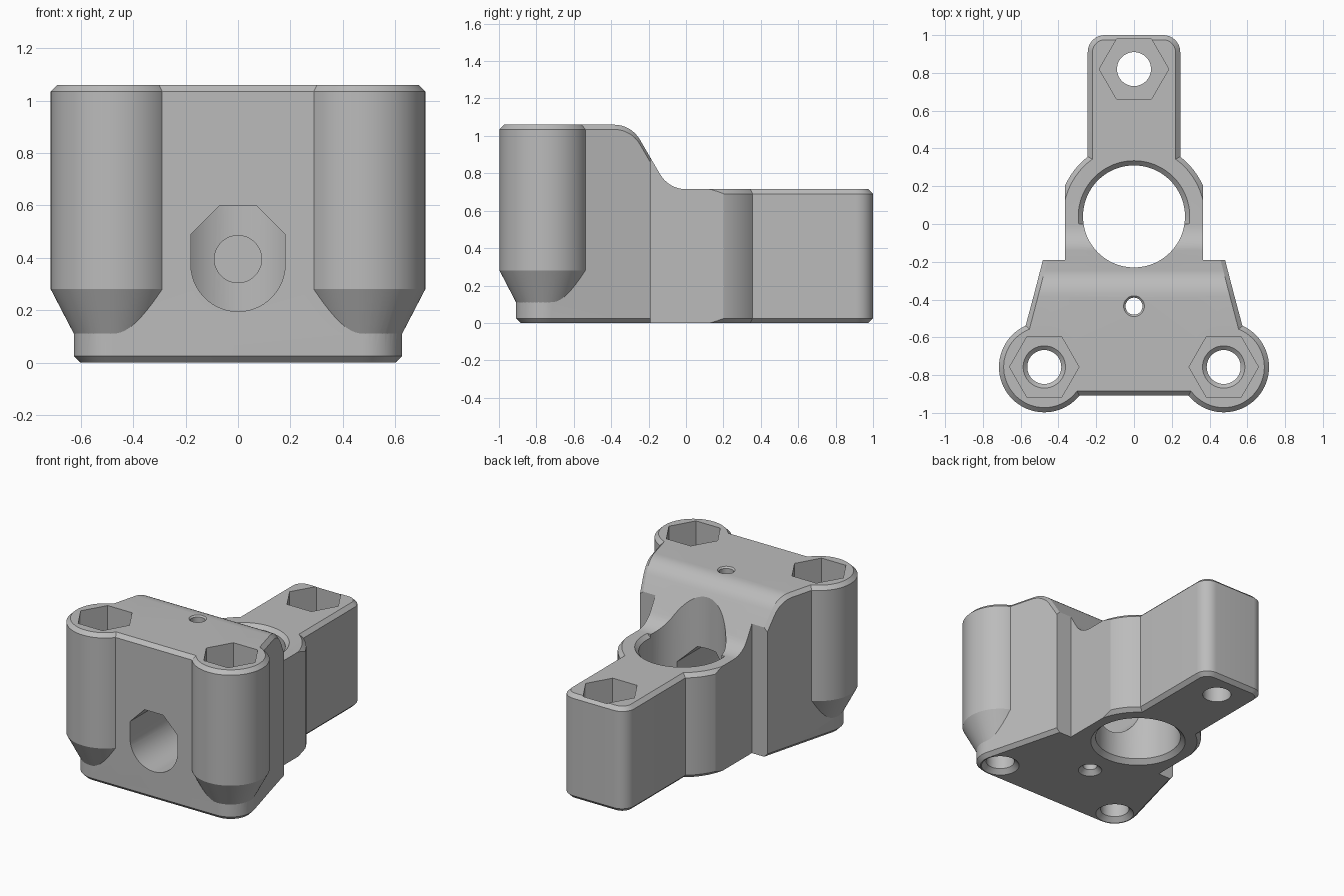
import bpy, bmesh
from math import sin, cos, pi, radians, sqrt

cube = bpy.data.objects.get("Cube")
if cube:
    bpy.data.objects.remove(cube, do_unlink=True)

grey = bpy.data.materials.new("plain grey")
grey.use_nodes = True
grey.diffuse_color = (0.5, 0.5, 0.5, 1)
grey.node_tree.nodes["Principled BSDF"].inputs["Base Color"].default_value = (0.5, 0.5, 0.5, 1)

CHAMFER = 0.025
TALL, LOW = 1.06, 0.715
BOLT_X, BOLT_Y = 0.475, -0.757
ARM_BOLT_Y = 0.82
BORE_Y = 0.04


def loft(name, rings):
    """Skin equal rings of points; the caps are strips between opposite points."""
    bm = bmesh.new()
    rows = [[bm.verts.new(p) for p in ring] for ring in rings]
    n = len(rows[0])
    for a, b in zip(rows, rows[1:]):
        for i in range(n):
            j = (i + 1) % n
            bm.faces.new((a[i], a[j], b[j], b[i]))
    for row in (rows[0], rows[-1]):
        for i in range(n // 2 - 1):
            bm.faces.new((row[i], row[i + 1], row[n - 2 - i], row[n - 1 - i]))
    bmesh.ops.recalc_face_normals(bm, faces=bm.faces)
    mesh = bpy.data.meshes.new(name)
    bm.to_mesh(mesh)
    bm.free()
    mesh.materials.append(grey)
    obj = bpy.data.objects.new(name, mesh)
    bpy.context.collection.objects.link(obj)
    return obj


def lathe(name, x, y, profile, sides=72):
    """Turn (radius, z) pairs about a vertical axis."""
    turn = [2 * pi * i / sides for i in range(sides)]
    return loft(name, [[(x + r * cos(t), y + r * sin(t), z) for t in turn] for r, z in profile])


def slab(name, half, top):
    """Chamfered slab from half an outline of (x, y, normal x, normal y)."""
    def ring(inset, height):
        pts = [(x - inset * nx, y - inset * ny) for x, y, nx, ny in half]
        pts += [(-x, y) for x, y in reversed(pts)]
        return [(x, y, height(y)) for x, y in pts]
    return loft(name, [ring(CHAMFER, lambda y: 0), ring(0, lambda y: CHAMFER),
                       ring(0, lambda y: top(y) - CHAMFER), ring(CHAMFER, top)])


def combine(target, tool, operation):
    mod = target.modifiers.new("join", "BOOLEAN")
    mod.operation, mod.solver, mod.object = operation, "EXACT", tool
    bpy.context.view_layer.objects.active = target
    bpy.ops.object.modifier_apply(modifier=mod.name)
    bpy.data.objects.remove(tool, do_unlink=True)


def arc(cx, cy, r, start, end, steps):
    angles = [radians(start + (end - start) * i / steps) for i in range(steps + 1)]
    return [(cx + r * cos(t), cy + r * sin(t), cos(t), sin(t)) for t in angles]


# Shoulder curve that drops from the tall block to the low ring
R = 0.16
curve = [p[:2] for p in arc(-0.385, TALL - R, R, 90, 30, 8)]
curve += [p[:2] for p in arc(0, LOW + R, R, 210, 270, 8)]


def shoulder(y):
    if y <= curve[0][0]:
        return TALL
    for (y0, z0), (y1, z1) in zip(curve, curve[1:]):
        if y <= y1:
            return z0 + (z1 - z0) * (y - y0) / (y1 - y0)
    return LOW


# Clamp ring with flattened sides
body = lathe("bracket_body", 0, BORE_Y, [(0.4 - CHAMFER, 0), (0.4, CHAMFER),
                                         (0.4, LOW - CHAMFER), (0.4 - CHAMFER, LOW)], 96)
flat = 0.365
clip = [(-flat, -1), (flat, -1), (flat, 1), (-flat, 1)]
combine(body, loft("clip", [[(x, y, z) for x, y in clip] for z in (-1, 2)]), "INTERSECT")

# Rear arm with rounded corners
corner = 0.09
arm = [(0.245, 0.15, 1, 0)] + arc(0.245 - corner, 1 - corner, corner, 0, 90, 10)
combine(body, slab("arm", arm, lambda y: LOW), "UNION")
combine(body, lathe("bore_chamfer", 0, BORE_Y, [(0.25, 0.67), (0.31, 0.73)], 96), "DIFFERENCE")

# Neck that carries the shoulder curve into the ring
neck_y = [-0.195] + [y for y, z in curve if y > -0.19]
neck = [(flat, y, 0, 0) for y in neck_y]
combine(body, slab("neck", neck, shoulder), "UNION")

# Tall front block with slanted sides
block = arc(BOLT_X, BOLT_Y, 0.152, -90, 14, 12)
for y in [y for y, z in curve if y < -0.19] + [-0.19]:
    block.append((0.482 - 0.26 * (y + 0.19), y, 0.967, 0))
combine(body, slab("block", block, shoulder), "UNION")

# Bolt towers tapering into the block
for side in (-1, 1):
    tower = lathe("tower", side * BOLT_X, BOLT_Y,
                  [(0.11, 0.03), (0.24, 0.28), (0.24, TALL - CHAMFER), (0.24 - CHAMFER, TALL)])
    combine(body, tower, "UNION")

# Main bore
combine(body, lathe("bore", 0, BORE_Y, [(0.31, -0.01), (0.27, 0.03), (0.27, 1.2)], 96), "DIFFERENCE")

# Bolt holes with hexagonal nut pockets
FLOOR = 0.3
for x, y in ((-BOLT_X, BOLT_Y), (BOLT_X, BOLT_Y), (0, ARM_BOLT_Y)):
    if x:
        hole = [(0.13, -0.01), (0.09, 0.03), (0.09, FLOOR - 0.02), (0.112, FLOOR), (0.112, FLOOR + 0.1)]
    else:
        hole = [(0.09, -0.01), (0.09, FLOOR + 0.1)]
    combine(body, lathe("bolt_hole", x, y, hole, 48), "DIFFERENCE")
    combine(body, lathe("nut_pocket", x, y, [(0.184, FLOOR), (0.184, 1.2)], 6), "DIFFERENCE")

# Teardrop channel from the front into the bore, and a pilot hole beyond it
MID = 0.39
drop = [p[:2] for p in arc(0, 0.375, 0.18, 180, 360, 25)]
drop += [(0.18, 0.49), (0.07, 0.6), (-0.07, 0.6), (-0.18, 0.49)]
combine(body, loft("channel", [[(x, y, z) for x, z in drop] for y in (-1.1, 0)]), "DIFFERENCE")
pilot = [p[:2] for p in arc(0, MID + 0.005, 0.09, 0, 352.5, 47)]
combine(body, loft("pilot", [[(x, y, z) for x, z in pilot] for y in (0.1, 0.6)]), "DIFFERENCE")

# Small vertical screw hole
screw = [(0.085, -0.01), (0.045, 0.03), (0.045, TALL - 0.01), (0.065, TALL + 0.01)]
combine(body, lathe("screw_hole", 0, -0.435, screw, 36), "DIFFERENCE")

# Smooth curves, sharp edges
bpy.ops.object.select_all(action="DESELECT")
body.select_set(True)
bpy.context.view_layer.objects.active = body
bpy.ops.object.shade_smooth_by_angle(angle=radians(24))
